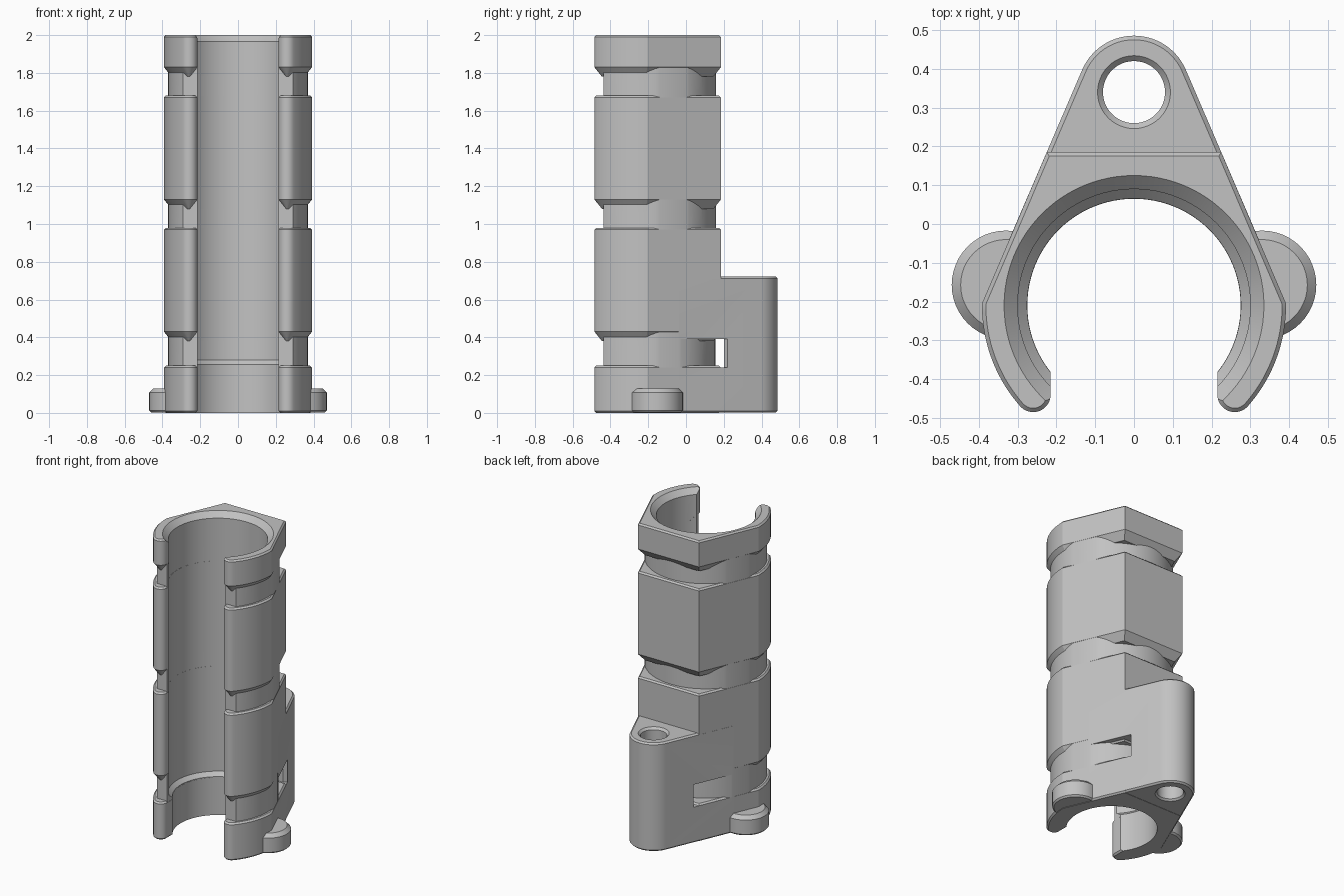
import bpy, bmesh, math
from mathutils import Vector

cube = bpy.data.objects.get("Cube")
if cube:
    bpy.data.objects.remove(cube, do_unlink=True)

grey = bpy.data.materials.new("plain grey")
grey.use_nodes = True
COLOUR = (0.54, 0.54, 0.54, 1)
grey.diffuse_color = COLOUR
grey.node_tree.nodes["Principled BSDF"].inputs["Base Color"].default_value = COLOUR

AXIS = -0.21        # y of the bore axis
BOSS_Y = 0.34       # y of the pin hole


def arc(cx, cy, r, a, b, n):
    return [(cx + r * math.cos(math.radians(a + (b - a) * i / n)),
             cy + r * math.sin(math.radians(a + (b - a) * i / n))) for i in range(n + 1)]


def circle(cx, cy, r, n=96):
    return arc(cx, cy, r, 0, 360, n)[:-1]


def mirrored(half):
    return half + [(-x, y) for x, y in reversed(half) if abs(x) > 1e-5]


def inset(points, d):
    """Move every edge of a counter-clockwise outline inwards by d."""
    result = []
    for i, p in enumerate(points):
        p = Vector(p)
        e1 = (p - Vector(points[i - 1])).normalized()
        e2 = (Vector(points[(i + 1) % len(points)]) - p).normalized()
        n1, n2 = Vector((-e1.y, e1.x)), Vector((-e2.y, e2.x))
        result.append(p + (n1 + n2) * (d / (1 + n1.dot(n2))))
    return result


def loft(name, profile, sections):
    """Stack the profile at each (height, inset) and cap both ends."""
    bm = bmesh.new()
    rings = [[bm.verts.new((p[0], p[1], z)) for p in inset(profile, d)] for z, d in sections]
    n = len(profile)
    bm.faces.new(rings[0][::-1])
    bm.faces.new(rings[-1])
    for low, high in zip(rings, rings[1:]):
        for i in range(n):
            j = (i + 1) % n
            bm.faces.new((low[i], low[j], high[j], high[i]))
    mesh = bpy.data.meshes.new(name)
    bm.to_mesh(mesh)
    bm.free()
    mesh.materials.append(grey)
    obj = bpy.data.objects.new(name, mesh)
    bpy.context.collection.objects.link(obj)
    return obj


def combine(target, tool, operation):
    mod = target.modifiers.new("combine", "BOOLEAN")
    mod.operation, mod.solver, mod.object = operation, "EXACT", tool
    bpy.context.view_layer.objects.active = target
    bpy.ops.object.modifier_apply(modifier=mod.name)
    bpy.data.objects.remove(tool, do_unlink=True)


def hollow(piece, gap):
    """Cut the stepped bore; the gap keeps overlapping parts from sharing a surface."""
    steps = ((-0.1, 0), (0.255, 0), (0.28, 0.025), (1.965, 0.025), (2.035, 0.095))
    bore = loft("bore", circle(0, AXIS, 0.275), [(z, -d - gap) for z, d in steps])
    combine(piece, bore, "DIFFERENCE")


def cut_slot(piece):
    """Cut the strap passage behind the core, flared at its rear edges."""
    profile = mirrored([(0.6, -0.067), (0.6, 0.22), (0.21, 0.22), (0.19, 0.2)])
    slot = loft("strap_slot", profile, [(0.24, 0), (0.39, 0)])
    combine(slot, loft("slot_core", circle(0, AXIS, 0.365), [(0, 0), (1, 0)]), "DIFFERENCE")
    combine(piece, slot, "DIFFERENCE")


# C-shaped outline: rounded tips, outer arc, straight flanks, flat back
tip = arc(0.26, -0.44, 0.045, 180, 318, 12)
outer = arc(0, AXIS, 0.392, -39.5, -2.5, 15)
outline = mirrored([(0.215, -0.3)] + tip + outer + [(0.392, -0.205), (0.225, 0.185)])

# Slimmer core that shows inside the strap grooves
body = loft("clip_body", outline, [(0.05, 0.0006), (1.95, 0.0006)])
combine(body, loft("core_round", circle(0, AXIS, 0.37), [(0, 0), (2, 0)]), "INTERSECT")
tip_trim = loft("tip_trim", [(-1, -1), (1, -1), (1, -0.438), (-1, -0.438)], [(0, 0), (2, 0)])
combine(body, tip_trim, "DIFFERENCE")
cut_slot(body)
hollow(body, 0.0006)

# Full-width bands, sloped underneath and eased on top
for bottom, top in ((0, 0.25), (0.43, 0.98), (1.13, 1.68), (1.83, 2)):
    start = [(bottom - 0.05, 0.04), (bottom, 0)] if bottom else [(0, 0.01), (0.01, 0)]
    band = loft("band", outline, start + [(top - 0.01, 0), (top, 0.01)])
    hollow(band, 0)
    combine(body, band, "UNION")

# Rear boss with the strap slot and a chamfered pin hole
boss_profile = mirrored([(0.3214, -0.04)] + arc(0, BOSS_Y, 0.145, 23.2, 90, 14))
boss = loft("boss", boss_profile,
            [(0.001, 0.01), (0.011, -0.0005), (0.712, -0.0005), (0.722, 0.01)])
pin_hole = loft("pin_hole", circle(0, BOSS_Y, 0.08, 48),
                [(-0.01, -0.022), (0.012, 0), (0.708, 0), (0.73, -0.022)])
combine(boss, pin_hole, "DIFFERENCE")
cut_slot(boss)
hollow(boss, 0.0012)
combine(body, boss, "UNION")

# Round feet on both sides
for side in (-1, 1):
    foot = loft("foot", circle(side * 0.33, -0.157, 0.14, 48),
                [(0.002, 0.01), (0.012, 0), (0.107, 0), (0.13, 0.023)])
    hollow(foot, 0.0018)
    combine(body, foot, "UNION")

bpy.ops.object.select_all(action="DESELECT")
body.select_set(True)
bpy.context.view_layer.objects.active = body
bpy.ops.object.shade_smooth_by_angle(angle=math.radians(18))
